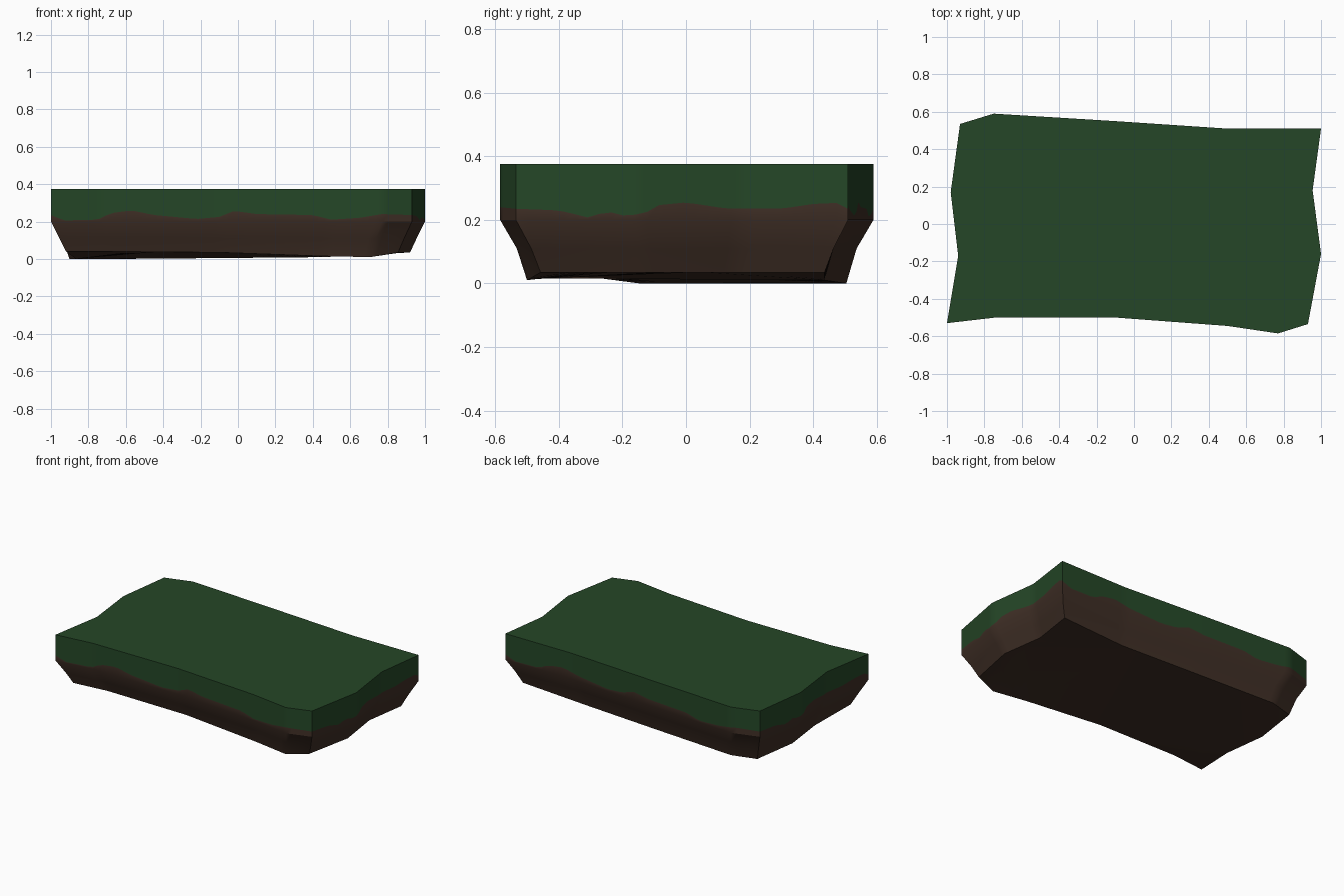
import bpy
import bmesh
import math
from mathutils import Vector

cube = bpy.data.objects.get("Cube")
if cube:
    bpy.data.objects.remove(cube)


def make_material(name, color):
    mat = bpy.data.materials.new(name)
    mat.use_nodes = True
    mat.diffuse_color = color
    bsdf = mat.node_tree.nodes["Principled BSDF"]
    bsdf.inputs["Base Color"].default_value = color
    bsdf.inputs["Roughness"].default_value = 0.9
    return mat


def lookup(profile, t):
    """Straight-line interpolation through (position, height) pairs."""
    for (a, za), (b, zb) in zip(profile, profile[1:]):
        if t <= b:
            return za + (zb - za) * max(0, (t - a) / (b - a))
    return profile[-1][1]


TOP, WALL, MID = 0.375, 0.2, 0.11

# Outline corners going round from the front: x, y, underside height
outline = [
    (-1, -0.53, 0.04), (-0.74, -0.5, 0.04), (-0.1, -0.5, 0.035),
    (0.5, -0.545, 0.015), (0.77, -0.585, 0.01), (0.93, -0.535, 0.035),
    (1, -0.16, 0.035), (0.955, 0.18, 0.035), (1, 0.51, 0.035),
    (0.5, 0.51, 0.01), (-0.1, 0.55, 0.005), (-0.75, 0.59, 0),
    (-0.93, 0.535, 0), (-0.98, 0.17, 0), (-0.94, -0.17, 0),
]
FRONT_END, RIGHT_END, BACK_END = 5, 8, 12

# Ragged lower edge of the grass, along a long side and a short side
long_edge = [(-1, 0.235), (-0.93, 0.206), (-0.75, 0.21), (-0.68, 0.245),
             (-0.57, 0.26), (-0.45, 0.235), (-0.22, 0.214), (-0.1, 0.225),
             (-0.02, 0.257), (0.1, 0.24), (0.4, 0.235), (0.5, 0.21),
             (0.65, 0.22), (0.77, 0.24), (0.93, 0.235)]
short_edge = [(-0.54, 0.235), (-0.4, 0.23), (-0.29, 0.203), (-0.26, 0.23),
              (-0.2, 0.214), (-0.13, 0.218), (-0.1, 0.245), (0, 0.255),
              (0.13, 0.235), (0.3, 0.235), (0.4, 0.25), (0.51, 0.255)]


def grass_height(side, x, y):
    if side < FRONT_END:
        return lookup(long_edge, x)
    if side < RIGHT_END:
        return lookup(short_edge, y)
    if side < BACK_END:
        return lookup(long_edge, -x)
    return lookup(short_edge, -y)


# Horizontal rings from the top rim down to the underside
bm = bmesh.new()
rings = [[] for _ in range(5)]
for side, start in enumerate(outline):
    a = Vector(start)
    b = Vector(outline[(side + 1) % len(outline)])
    steps = math.ceil((b - a).length / 0.04)
    for i in range(steps):
        x, y, low = a.lerp(b, i / steps)
        points = [(x, y, TOP), (x, y, grass_height(side, x, y)), (x, y, WALL),
                  (x * 0.955, y * 0.91, MID), (x * 0.92, y * 0.855, low)]
        for ring, point in zip(rings, points):
            ring.append(bm.verts.new(point))

# Grass band on top, soil bands below
count = len(rings[0])
for level in range(4):
    upper, lower = rings[level], rings[level + 1]
    for i in range(count):
        j = (i + 1) % count
        face = bm.faces.new((lower[i], lower[j], upper[j], upper[i]))
        face.material_index = 0 if level == 0 else 1

# Flat grass top and uneven soil underside
bm.faces.new(rings[0]).material_index = 0
underside = bm.faces.new(rings[-1][::-1])
underside.material_index = 1
bmesh.ops.triangulate(bm, faces=[underside])
bmesh.ops.recalc_face_normals(bm, faces=bm.faces)

mesh = bpy.data.meshes.new("ground_block")
bm.to_mesh(mesh)
bm.free()
mesh.materials.append(make_material("grass_green", (0.018, 0.062, 0.02, 1)))
mesh.materials.append(make_material("soil_brown", (0.05, 0.028, 0.019, 1)))

block = bpy.data.objects.new("ground_block", mesh)
bpy.context.collection.objects.link(block)
bpy.context.view_layer.objects.active = block
block.select_set(True)
bpy.ops.object.shade_smooth_by_angle(angle=math.radians(30))
